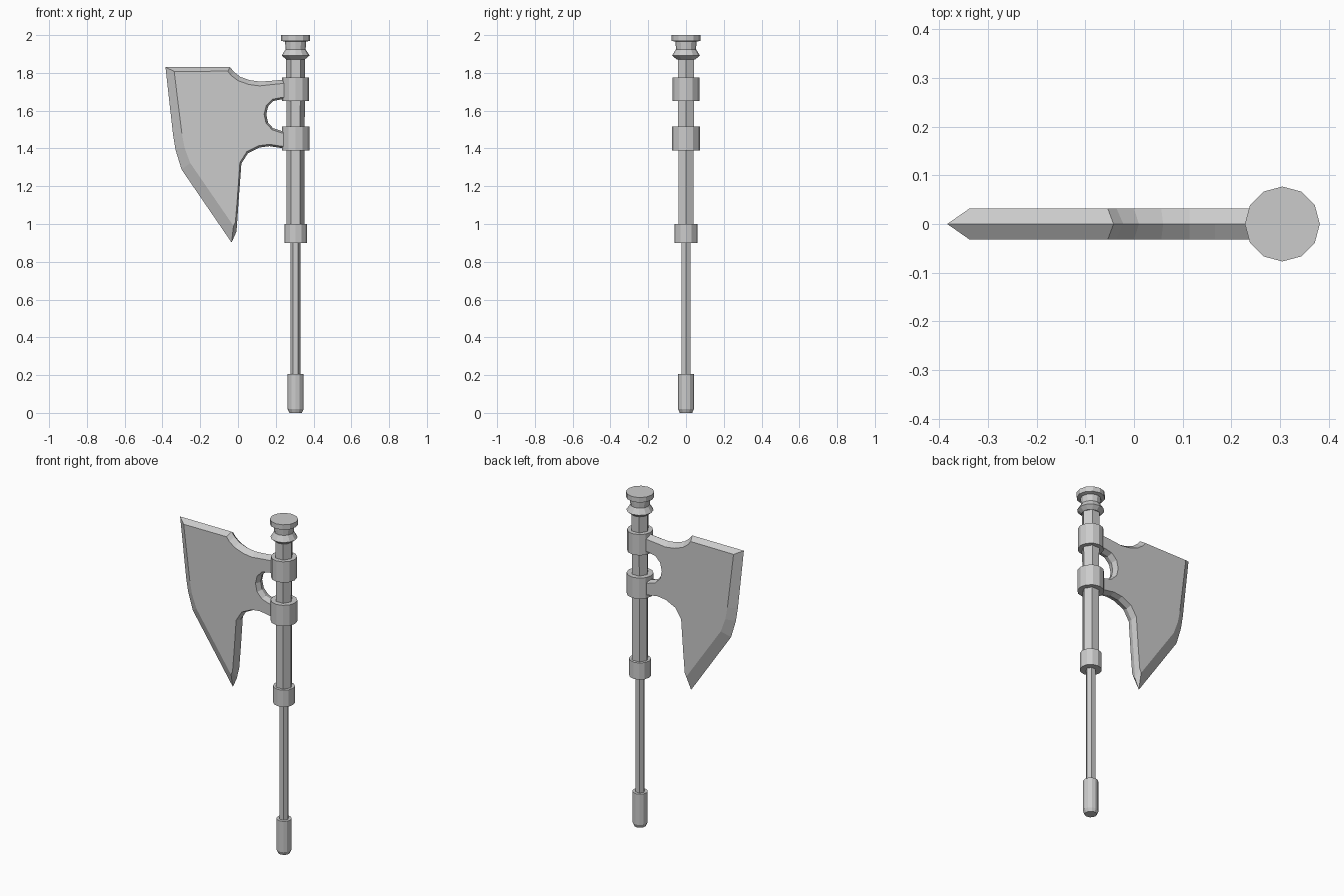
import bpy, bmesh
from math import cos, sin, tau

AXIS_X = 0.305   # shaft centre line


def finish(name, bm):
    bmesh.ops.recalc_face_normals(bm, faces=bm.faces)
    me = bpy.data.meshes.new(name)
    bm.to_mesh(me)
    bm.free()
    ob = bpy.data.objects.new(name, me)
    bpy.context.collection.objects.link(ob)
    return ob


def loft(name, rings):
    """Skin a stack of closed point rings and cap both ends."""
    bm = bmesh.new()
    loops = [[bm.verts.new(p) for p in ring] for ring in rings]
    n = len(loops[0])
    for a, b in zip(loops, loops[1:]):
        for i in range(n):
            j = (i + 1) % n
            bm.faces.new((a[i], a[j], b[j], b[i]))
    bm.faces.new(loops[0][::-1])
    bm.faces.new(loops[-1])
    return finish(name, bm)


def turned(name, profile, sides=12):
    """Faceted turned part from (radius, z) pairs."""
    return loft(name, [[(AXIS_X + r * cos(tau * i / sides), r * sin(tau * i / sides), z)
                        for i in range(sides)] for r, z in profile])


# Shaft
turned("lower_shaft", [(0.027, 0.19), (0.027, 0.92)], 6)
turned("upper_shaft", [(0.047, 0.92), (0.047, 1.45), (0.05, 1.70), (0.05, 1.89)], 6)

# Fittings
turned("pommel_grip", [(0.033, 0.0), (0.042, 0.02), (0.042, 0.205)])
turned("top_cap", [(0.05, 1.872), (0.074, 1.892), (0.053, 1.925), (0.056, 1.965),
                   (0.077, 1.97), (0.077, 2.0)])
for name, r, z0, z1 in (("middle_collar", 0.06, 0.9, 1.0),
                        ("lower_blade_collar", 0.073, 1.39, 1.515),
                        ("upper_blade_collar", 0.071, 1.65, 1.775)):
    turned(name, [(r, z0), (r, z1)])

# Blade outline: (x, z) on the centre plane, then the shift inward to the flat face
outline = [
    # top edge and upper neck
    (-0.384, 1.830, 0.046, -0.022), (-0.042, 1.830, -0.012, -0.021),
    (-0.022, 1.806, -0.014, -0.020), (0.010, 1.780, -0.010, -0.021),
    (0.060, 1.762, -0.004, -0.023), (0.114, 1.754, 0, -0.023),
    (0.167, 1.757, 0, -0.020), (0.300, 1.770, 0, -0.020),
    # notch beside the shaft
    (0.300, 1.660, 0, 0.010), (0.230, 1.660, 0, 0.010), (0.185, 1.651, -0.004, 0.009),
    (0.159, 1.622, -0.010, 0.005), (0.150, 1.580, -0.012, 0),
    (0.159, 1.537, -0.010, -0.005), (0.185, 1.508, -0.004, -0.009),
    (0.230, 1.493, -0.002, -0.010), (0.300, 1.490, 0, -0.010),
    # underside and back edge
    (0.300, 1.396, 0, 0.010), (0.230, 1.402, 0, 0.010), (0.167, 1.412, 0, 0.010),
    (0.114, 1.405, -0.003, 0.010), (0.053, 1.375, -0.006, 0.009),
    (0.018, 1.320, -0.008, 0.005), (0.004, 1.130, -0.008, 0),
    (-0.008, 0.960, -0.006, 0.050),
    # tip and cutting edge
    (-0.034, 0.902, 0.010, 0.088), (-0.299, 1.289, 0.046, 0.034),
    (-0.331, 1.394, 0.048, 0.010), (-0.344, 1.474, 0.047, 0.004)]

face = [(x + dx, z + dz) for x, z, dx, dz in outline]
loft("axe_blade", [[(x, -0.032, z) for x, z in face],
                   [(x, 0.0, z) for x, z, _, _ in outline],
                   [(x, 0.032, z) for x, z in face]])
